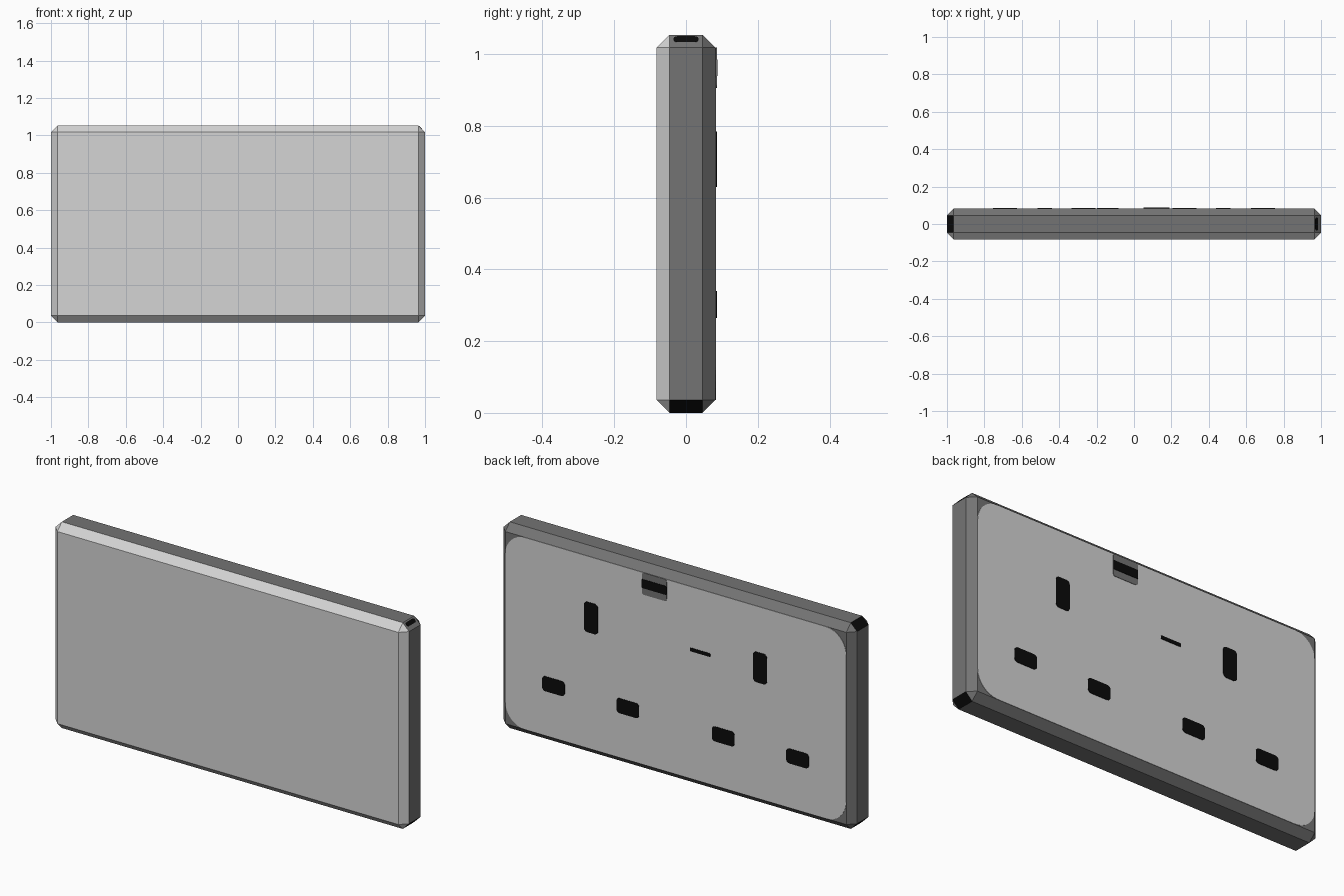
import bpy, bmesh, math
from mathutils import Matrix, Vector

if "Cube" in bpy.data.objects:
    bpy.data.objects.remove(bpy.data.objects["Cube"])

W, D, H, BEV = 2.0, 0.164, 1.054, 0.036
BACK = D / 2


def material(name, v):
    m = bpy.data.materials.new(name)
    m.diffuse_color = (v, v, v, 1)
    m.use_nodes = True
    m.node_tree.nodes["Principled BSDF"].inputs["Base Color"].default_value = m.diffuse_color
    return m


LIGHT = material("light_grey", 0.66)
DARK = material("dark_grey", 0.175)
BLACK = material("black", 0.003)


def finish(name, bm, mats):
    mesh = bpy.data.meshes.new(name)
    bmesh.ops.recalc_face_normals(bm, faces=bm.faces)
    bm.to_mesh(mesh)
    bm.free()
    ob = bpy.data.objects.new(name, mesh)
    bpy.context.collection.objects.link(ob)
    for m in mats:
        mesh.materials.append(m)
    return ob


def plate(name, x, z, w, h, r, thick, mat, seg=4, matrix=None):
    """Thin rounded rectangle, by default lying on the back face."""
    bm = bmesh.new()
    verts = []
    for i, (sx, sz) in enumerate(((1, 1), (-1, 1), (-1, -1), (1, -1))):
        for k in range(seg + 1):
            a = math.pi / 2 * (i + k / seg)
            verts.append(bm.verts.new((sx * (w / 2 - r) + r * math.cos(a), 0,
                                       sz * (h / 2 - r) + r * math.sin(a))))
    face = bm.faces.new(verts)
    new = bmesh.ops.extrude_face_region(bm, geom=[face])["geom"]
    bmesh.ops.translate(bm, vec=(0, thick, 0),
                        verts=[g for g in new if isinstance(g, bmesh.types.BMVert)])
    bmesh.ops.transform(bm, verts=bm.verts,
                        matrix=matrix or Matrix.Translation((x, BACK, z)))
    return finish(name, bm, [mat])


# Body: chamfered slab, light on the front and its chamfers, dark elsewhere
bm = bmesh.new()
bmesh.ops.create_cube(bm, size=1)
bmesh.ops.transform(bm, verts=bm.verts, matrix=Matrix.Translation((0, 0, H / 2))
                    @ Matrix.Diagonal((W, D, H, 1)))
bmesh.ops.bevel(bm, geom=list(bm.edges), offset=BEV, segments=1,
                affect='EDGES', profile=0.5)
bm.normal_update()
for f in bm.faces:
    n = f.normal
    f.material_index = 0 if n.y < -0.1 else 1
    # black end chamfers, all but the upper right one
    if abs(n.y) < 0.1 and abs(n.x) > 0.5 and abs(n.z) > 0.5 and not (n.x > 0 and n.z > 0):
        f.material_index = 2
finish("body", bm, [LIGHT, DARK, BLACK])

# Small black spot on the upper right end chamfer
spot = (Matrix.Translation((W / 2 - BEV * 0.65, 0, H - BEV * 0.35))
        @ Matrix.Rotation(math.radians(45), 4, 'Y')
        @ Matrix.Rotation(math.radians(90), 4, 'X'))
plate("end_spot", 0, 0, 0.022, 0.07, 0.01, 0.001, BLACK, matrix=spot)

# Light rounded panel covering the back face
plate("back_panel", 0, H / 2, W - 2 * BEV, H - 2 * BEV, 0.115, 0.002, LIGHT, seg=8)

# Two sets of socket slots
for s, side in ((1, "right"), (-1, "left")):
    plate(f"earth_slot_{side}", s * 0.478, 0.707, 0.078, 0.155, 0.018, 0.004, BLACK)
    for x, where in ((0.69, "outer"), (0.27, "inner")):
        plate(f"{where}_slot_{side}", s * x, 0.302, 0.128, 0.076, 0.018, 0.004, BLACK)

# Thin centre bar and the pry notch at the top edge
plate("centre_bar", -0.14, 0.697, 0.113, 0.018, 0.004, 0.004, BLACK)
plate("notch", 0.12, 0.962, 0.14, 0.112, 0.012, 0.004, DARK)
plate("notch_opening", 0.12, 0.962, 0.14, 0.045, 0.004, 0.006, BLACK)
